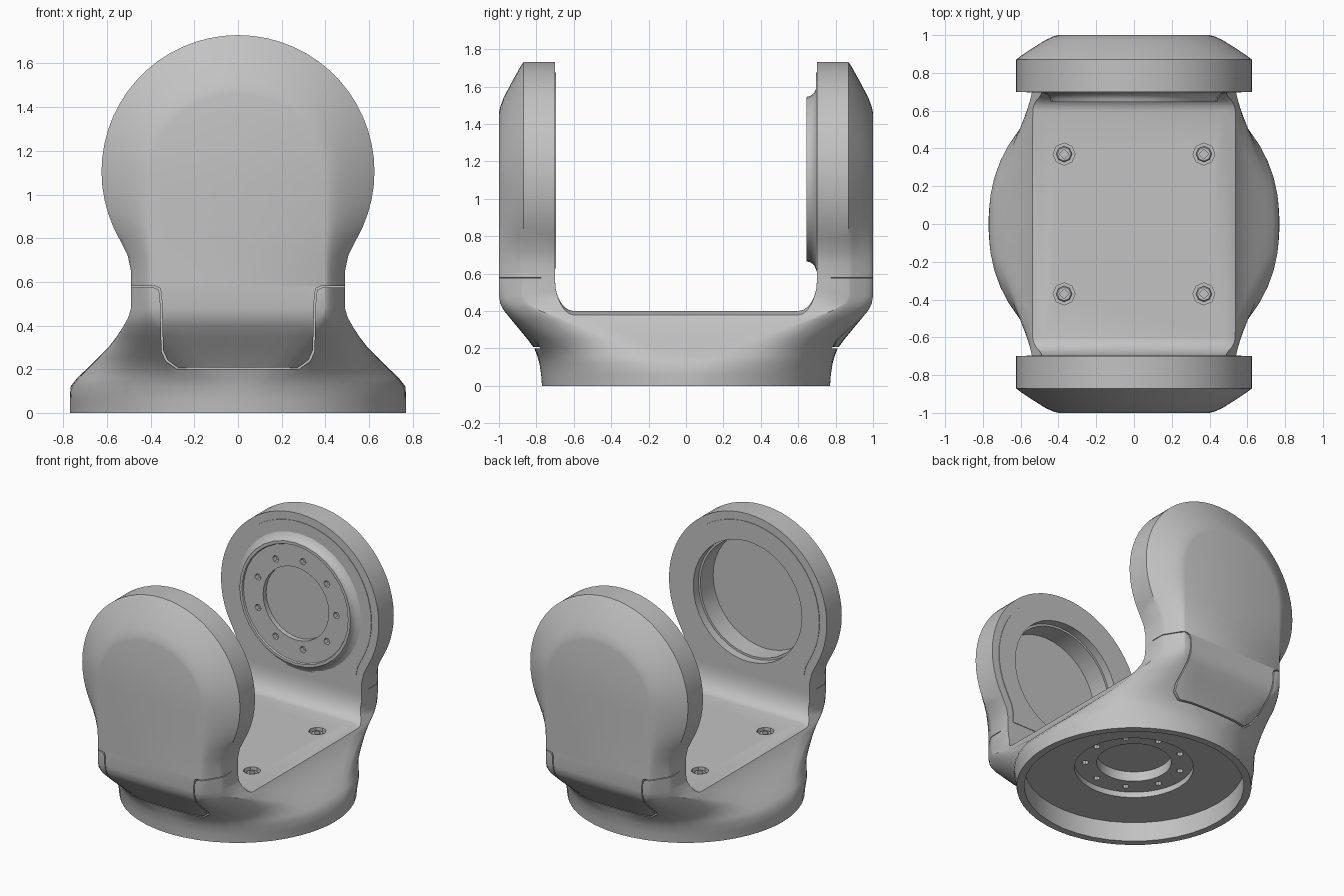
import bpy, bmesh
from math import sin, cos, radians, pi

if "Cube" in bpy.data.objects:
    bpy.data.objects.remove(bpy.data.objects["Cube"], do_unlink=True)

GREY = bpy.data.materials.new("matte_grey")
GREY.use_nodes = True
COLOUR = (0.54, 0.54, 0.54, 1)
GREY.diffuse_color = COLOUR
GREY.node_tree.nodes["Principled BSDF"].inputs["Base Color"].default_value = COLOUR


def loft(name, rings):
    """Closed solid skinned through rings of equal length."""
    bm = bmesh.new()
    vs = [[bm.verts.new(p) for p in r] for r in rings]
    n = len(vs[0])
    for a, b in zip(vs, vs[1:]):
        for i in range(n):
            j = (i + 1) % n
            bm.faces.new((a[i], a[j], b[j], b[i]))
    bm.faces.new(vs[0])
    bm.faces.new(vs[-1])
    bmesh.ops.recalc_face_normals(bm, faces=bm.faces)
    me = bpy.data.meshes.new(name)
    bm.to_mesh(me)
    bm.free()
    me.materials.append(GREY)
    ob = bpy.data.objects.new(name, me)
    bpy.context.collection.objects.link(ob)
    return ob


def lathe(name, profile, centre, axis="z", n=40):
    """Turned solid; profile is (radius, position along axis)."""
    cx, cy = centre
    rings = []
    for r, h in profile:
        pts = [(cx + r * cos(2 * pi * i / n), cy + r * sin(2 * pi * i / n)) for i in range(n)]
        rings.append([(u, v, h) if axis == "z" else (u, h, v) for u, v in pts])
    return loft(name, rings)


def cut(ob, cutter):
    m = ob.modifiers.new("cut", "BOOLEAN")
    m.operation, m.solver, m.object = "DIFFERENCE", "EXACT", cutter
    bpy.context.view_layer.update()
    me = bpy.data.meshes.new_from_object(ob.evaluated_get(bpy.context.evaluated_depsgraph_get()))
    ob.modifiers.clear()
    ob.data = me
    bpy.data.objects.remove(cutter, do_unlink=True)


def mix(a, b, t):
    return a + (b - a) * t


# Shared rounding of the outer shell: (y, share of the way to the flat face)
SHELL = [(0.87, 0), (0.892, 0.13), (0.935, 0.42), (0.975, 0.7), (0.993, 0.88), (1.0, 1)]
NECK, FLAT, SPLIT, HUB = 0.49, 0.4, 0.58, 1.105


# Base: round foot swelling into a rounded rectangle, flat sides kept straight
def base_ring(z, tx, ty):
    corner = [SHELL[0]]
    for a, b in zip(SHELL, SHELL[1:]):
        corner += [(mix(a[0], b[0], 0.5), mix(a[1], b[1], 0.5)), b]
    q = [(NECK, 0.87 * i / 4, 2 * i) for i in range(4)]
    q += [(mix(NECK, FLAT, t), y, 8 + 7.4 * i) for i, (y, t) in enumerate(corner)]
    q += [(FLAT * (1 - i / 4), 1, 82 + 2 * i) for i in range(1, 5)]
    q = [(mix(0.77 * cos(radians(a)), x, tx), mix(0.77 * sin(radians(a)), y, ty)) for x, y, a in q]
    q[-1] = (0, q[-1][1])
    full = q + [(-x, y) for x, y in q[-2::-1]]
    full += [(-x, -y) for x, y in q[1:]] + [(x, -y) for x, y in q[-2:0:-1]]
    return [(x, y, z) for x, y in full]


base = loft("base", [base_ring(*r) for r in (
    (0, 0, 0), (0.06, 0, 0.02), (0.12, 0.01, 0.06), (0.16, 0.12, 0.11), (0.2, 0.27, 0.18),
    (0.25, 0.45, 0.34), (0.3, 0.63, 0.52), (0.35, 0.77, 0.7), (0.4, 0.88, 0.88),
    (0.44, 0.96, 0.97), (0.48, 1, 1), (SPLIT, 1, 1))])

# Channel between the arms: rounded corners, floor falling away at both sides
arc = [(0.6 + 0.1 * cos(radians(a)), 0.56 - 0.16 * sin(radians(a))) for a in range(0, 91, 15)]
channel = [(0.7, 1)] + arc
channel += [(-y, z) for y, z in channel[::-1]]
cut(base, loft("channel_cutter", [[(x, y, z - drop) for y, z in channel]
                                  for x, drop in ((-1, 0.2), (-0.48, 0), (0.48, 0), (1, 0.2))]))

# Hollow foot with a recessed flange and centre bore
for r, top in ((0.72, 0.14), (0.39, 0.18), (0.245, 0.25)):
    cut(base, lathe("foot_cutter", [(r, -0.1), (r, top)], (0, 0)))
for i in range(9):
    a = 2 * pi * i / 9
    cut(base, lathe("bolt_cutter", [(0.023, 0.1), (0.023, 0.21)],
                    (0.32 * cos(a), 0.32 * sin(a)), n=8))

# Seam around each cover tongue and collar
seam = [(0.6, 0.575), (0.39, 0.575), (0.365, 0.565), (0.357, 0.54),
        (0.35, 0.28), (0.33, 0.235), (0.28, 0.2)]
lower = seam + [(-x, z) for x, z in seam[::-1]]
upper = [(x - 0.007, z + 0.007) for x, z in seam]
upper += [(-x, z) for x, z in upper[::-1]]
strip = lower + upper[::-1]
for s in (-1, 1):
    cut(base, loft("seam_cutter", [[(x, s * y, z) for x, z in strip] for y in (0.775, 1.2)]))

# Counterbored floor screws with square sockets
for sx in (-1, 1):
    for sy in (-1, 1):
        c = (sx * 0.37, sy * 0.37)
        cut(base, lathe("screw_cutter", [(0.058, 0.36), (0.058, 0.5)], c, n=8))
        screw = lathe("floor_screw", [(0.042, 0.35), (0.042, 0.38), (0.036, 0.387)], c, n=8)
        cut(screw, lathe("socket_cutter", [(0.026, 0.365), (0.026, 0.4)], c, n=4))


# Arms: disc-on-neck outline, domed on the outside
def arm_ring(y, t, shrink=0.0):
    half = [((NECK, SPLIT), (FLAT, SPLIT)), ((NECK, 0.65), (FLAT, 0.65)),
            ((0.505, 0.72), (FLAT, 0.72))]
    for a in range(-30, 91, 6):
        c, s = cos(radians(a)), sin(radians(a))
        o = (0.625 * c, HUB + 0.625 * s)
        half.append((o, (FLAT * c, 1.09 + 0.37 * s) if a >= 0 else (FLAT, o[1])))
    pts = [(mix(o[0], i[0], t), mix(o[1], i[1], t)) for o, i in half]
    pts = [(x * (1 - shrink), HUB + (z - HUB) * (1 - shrink)) for x, z in pts]
    pts[-1] = (0, pts[-1][1])
    return [(x, y, z) for x, z in pts + [(-x, z) for x, z in pts[-2::-1]]]


def make_arm(name, s):
    arm = loft(name, [arm_ring(s * y, t) for y, t in [(0.7, 0)] + SHELL])
    plate = loft(name + "_inner_plate", [arm_ring(s * y, 0, 0.09) for y in (0.696, 0.72)])
    return arm, plate


make_arm("back_arm", 1)

# Front arm bearing socket, deep and stepped
for part in make_arm("front_arm", -1):
    for r, depth in ((0.43, 0.755), (0.415, 0.9)):
        cut(part, lathe("socket_cutter", [(r, -0.6), (r, -depth)], (0, HUB), "y"))

# Back arm output flange with bolt circle
flange = lathe("output_flange", [
    (0.505, 0.73), (0.495, 0.7), (0.46, 0.685), (0.445, 0.665), (0.44, 0.645), (0.42, 0.645),
    (0.415, 0.655), (0.26, 0.655), (0.26, 0.69)], (0, HUB), "y", 32)
for i in range(9):
    a = 2 * pi * i / 9
    cut(flange, lathe("bolt_cutter", [(0.024, 0.6), (0.024, 0.69)],
                      (0.32 * cos(a), HUB + 0.32 * sin(a)), "y", 6))

# Smooth shading with crisp edges
bpy.ops.object.select_all(action="DESELECT")
for ob in bpy.context.scene.objects:
    if ob.type == "MESH":
        ob.select_set(True)
bpy.context.view_layer.objects.active = base
bpy.ops.object.shade_smooth_by_angle(angle=radians(35))
